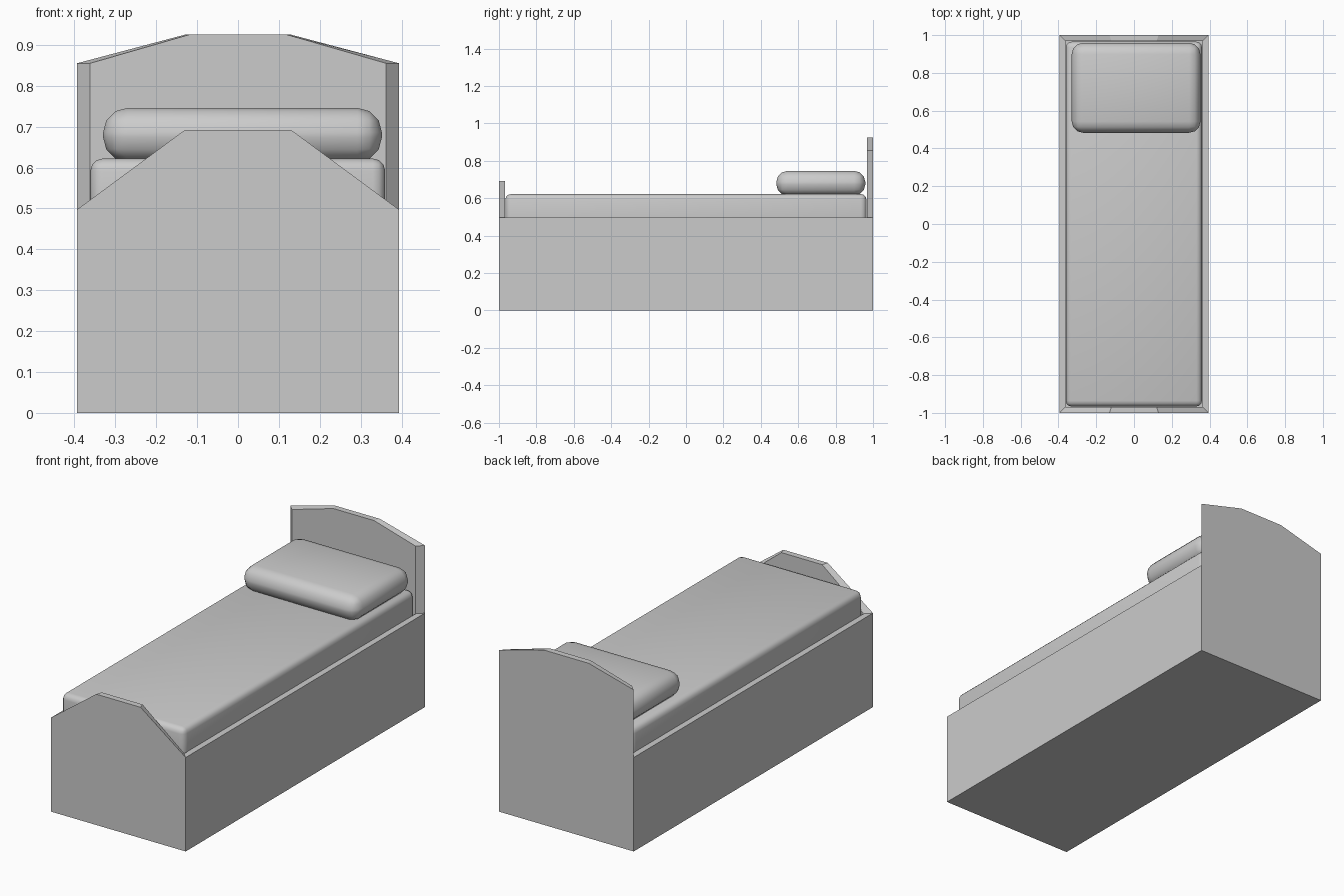
import bpy, bmesh

if "Cube" in bpy.data.objects:
    bpy.data.objects.remove(bpy.data.objects["Cube"])

HALF_W, RAIL_Z = 0.394, 0.497
# Rim of the frame: foot profile, then head profile (x, y, z)
RIM = [(-HALF_W, -1, RAIL_Z), (-0.13, -1, 0.692), (0.13, -1, 0.692), (HALF_W, -1, RAIL_Z),
       (HALF_W, 1, RAIL_Z), (HALF_W, 1, 0.855), (0.13, 1, 0.925),
       (-0.13, 1, 0.925), (-HALF_W, 1, 0.855), (-HALF_W, 1, RAIL_Z)]


def make_object(name, bm):
    bmesh.ops.recalc_face_normals(bm, faces=bm.faces)
    mesh = bpy.data.meshes.new(name)
    bm.to_mesh(mesh)
    bm.free()
    obj = bpy.data.objects.new(name, mesh)
    bpy.context.collection.objects.link(obj)
    return obj


def shell(bm, sx, sy, base_z):
    """Four walls and a floor hanging from the scaled rim."""
    rim = [bm.verts.new((x * sx, y * sy, z)) for x, y, z in RIM]
    base = [bm.verts.new((RIM[i][0] * sx, RIM[i][1] * sy, base_z)) for i in (0, 3, 4, 9)]
    bm.faces.new([base[0], base[1]] + rim[3::-1])
    bm.faces.new([base[1], base[2], rim[4], rim[3]])
    bm.faces.new([base[2], base[3]] + rim[9:3:-1])
    bm.faces.new([base[3], base[0], rim[0], rim[9]])
    bm.faces.new(base)
    return rim


def rounded_box(name, low, high, radius, segments):
    bm = bmesh.new()
    bmesh.ops.create_cube(bm, size=1)
    for v in bm.verts:
        v.co = [(a + b) / 2 + c * (b - a) for a, b, c in zip(low, high, v.co)]
    obj = make_object(name, bm)
    mod = obj.modifiers.new("rounding", 'BEVEL')
    mod.width, mod.segments = radius, segments
    for p in obj.data.polygons:
        p.use_smooth = True
    return obj


# Bed frame: outer shell, inner tray and mitred rim joining them
bm = bmesh.new()
outer = shell(bm, 1, 1, 0)
inner = shell(bm, 0.362 / HALF_W, 0.968, 0.40)
for i in range(len(RIM)):
    j = (i + 1) % len(RIM)
    bm.faces.new([outer[i], outer[j], inner[j], inner[i]])
make_object("bed_frame", bm)

# Mattress and pillow
rounded_box("mattress", (-0.361, -0.966, 0.401), (0.36, 0.965, 0.622), 0.03, 3)
rounded_box("pillow", (-0.33, 0.483, 0.614), (0.352, 0.959, 0.746), 0.06, 3)
